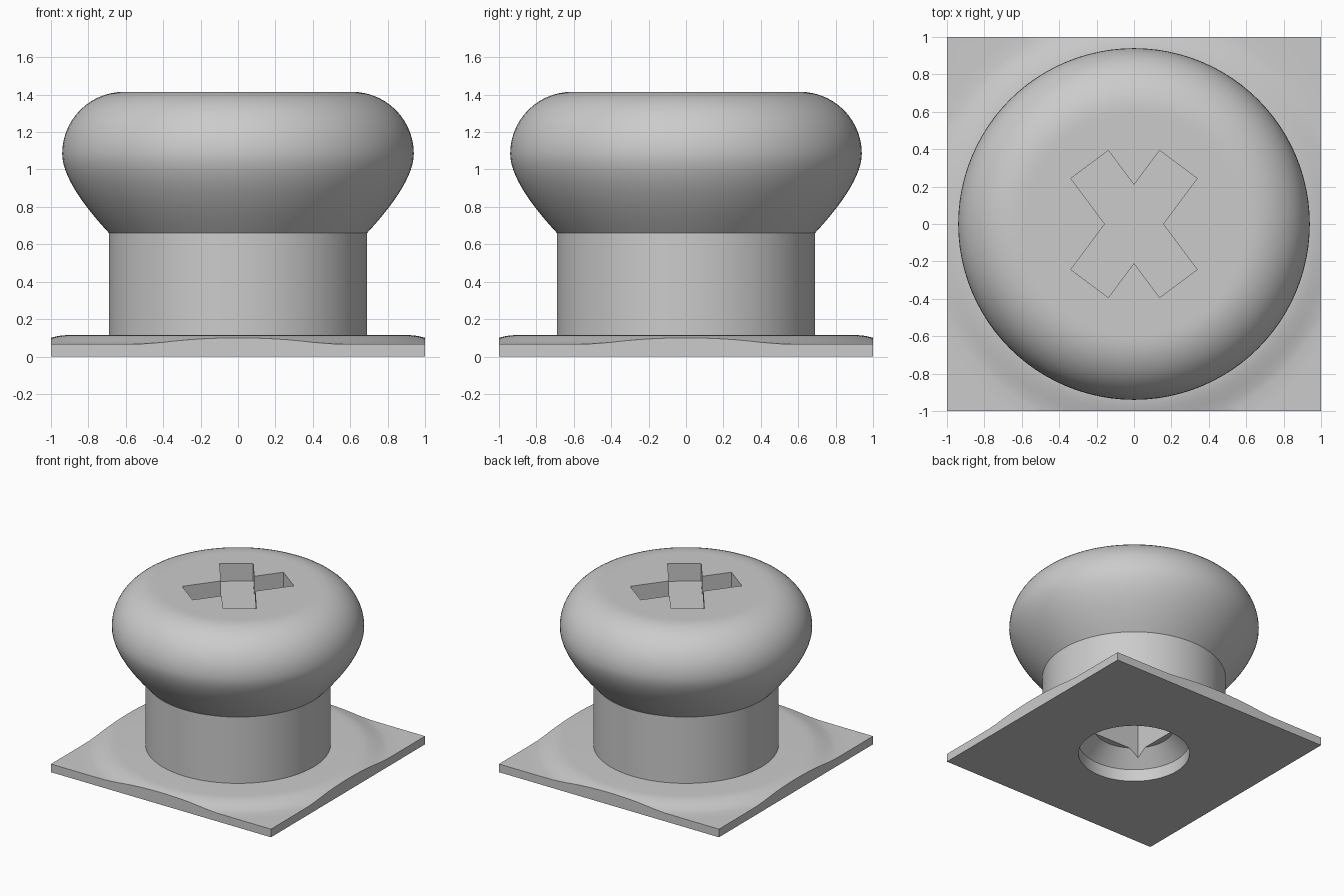
import bpy, bmesh
from math import sin, cos, pi, radians
from mathutils import Matrix

cube = bpy.data.objects.get("Cube")
if cube:
    bpy.data.objects.remove(cube, do_unlink=True)

grey = bpy.data.materials.new("light_grey")
grey.use_nodes = True
colour = (0.6, 0.6, 0.6, 1)
grey.diffuse_color = colour
grey.node_tree.nodes["Principled BSDF"].inputs["Base Color"].default_value = colour


def add_object(name, bm):
    bmesh.ops.recalc_face_normals(bm, faces=bm.faces)
    mesh = bpy.data.meshes.new(name)
    bm.to_mesh(mesh)
    bm.free()
    mesh.materials.append(grey)
    obj = bpy.data.objects.new(name, mesh)
    bpy.context.collection.objects.link(obj)
    return obj


def lathe(name, profile, segments=96):
    """Revolve a closed (radius, height) profile around z."""
    bm = bmesh.new()
    verts = [bm.verts.new((r, 0, z)) for r, z in profile]
    edges = [bm.edges.new((a, b)) for a, b in zip(verts, verts[1:] + verts[:1])
             if a.co.x > 0 or b.co.x > 0]
    bmesh.ops.spin(bm, geom=verts + edges, cent=(0, 0, 0), axis=(0, 0, 1),
                   angle=2 * pi, steps=segments)
    bmesh.ops.remove_doubles(bm, verts=bm.verts, dist=0.0005)
    return add_object(name, bm)


def box(name, size, centre, turn=0):
    bm = bmesh.new()
    matrix = (Matrix.Translation(centre) @ Matrix.Rotation(turn, 4, "Z")
              @ Matrix.Diagonal((*size, 1)))
    bmesh.ops.create_cube(bm, size=1, matrix=matrix)
    return add_object(name, bm)


def cut(obj, cutter, operation="DIFFERENCE"):
    mod = obj.modifiers.new("cut", "BOOLEAN")
    mod.operation = operation
    mod.solver = "EXACT"
    mod.object = cutter
    bpy.ops.object.select_all(action="DESELECT")
    bpy.context.view_layer.objects.active = obj
    obj.select_set(True)
    bpy.ops.object.modifier_apply(modifier=mod.name)
    bpy.data.objects.remove(cutter, do_unlink=True)


# Square base plate with a round raised pad and a round hole
plate = lathe("base_plate", [
    (0.418, 0), (1.5, 0), (1.5, 0.067), (1.2, 0.067), (1.12, 0.068),
    (1.08, 0.075), (1.04, 0.088), (1.0, 0.1), (0.97, 0.108),
    (0.94, 0.113), (0.9, 0.115), (0.418, 0.115)])
cut(plate, box("plate_trim", (2, 2, 1), (0, 0, 0.2)), "INTERSECT")

# Knob: neck, flared underside, rounded rim, flat top, tapered recess below
stem = [(0, 0.22), (0.3, 0.22), (0.418, 0.1), (0.69, 0.1), (0.69, 0.66)]
flare = []
for i in range(1, 13):
    t = i / 12
    flare.append(((1 - t) ** 2 * 0.69 + (1 - (1 - t) ** 2) * 0.94,
                  (1 - t) ** 2 * 0.66 + 2 * t * (1 - t) * 0.93 + t * t * 1.085))
rim = [(0.61 + 0.33 * cos(a), 1.085 + 0.33 * sin(a))
       for a in (i * pi / 28 for i in range(1, 15))]
knob = lathe("knob", stem + flare + rim + [(0.58, 1.415), (0, 1.415)])

# Cross slot in the top and square socket in the recess
for turn in (53.3, -53.3):
    cut(knob, box("slot_cutter", (0.794, 0.25, 0.29), (0, 0, 1.415), radians(turn)))
cut(knob, box("socket_cutter", (0.5, 0.5, 0.35), (0, 0, 0.275)))

# Smooth curves, sharp corners
for obj in (plate, knob):
    bpy.ops.object.select_all(action="DESELECT")
    bpy.context.view_layer.objects.active = obj
    obj.select_set(True)
    bpy.ops.object.shade_smooth_by_angle(angle=radians(30))
